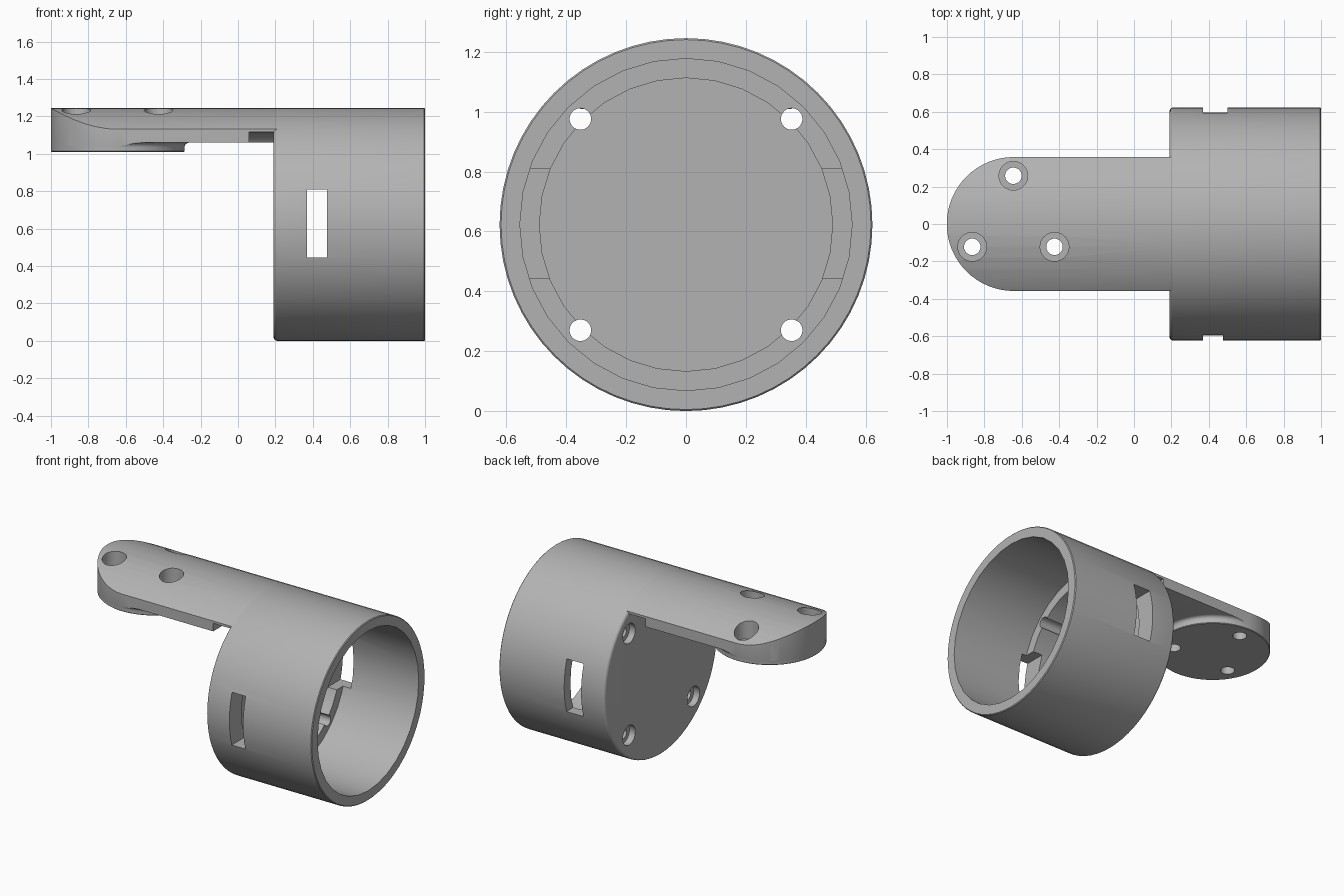
import bpy, bmesh, math
from mathutils import Matrix, Vector

cube = bpy.data.objects.get("Cube")
if cube:
    bpy.data.objects.remove(cube, do_unlink=True)

R = 0.623            # outer radius of the cup, also its axis height
FACE, RIM = 0.19, 1.0
UNDER, PAD = 1.06, 1.01
PAD_X, PAD_R = -0.643, 0.357

grey = bpy.data.materials.new("plain grey")
grey.use_nodes = True
grey.diffuse_color = (0.45, 0.45, 0.45, 1)
grey.node_tree.nodes["Principled BSDF"].inputs["Base Color"].default_value = (0.45, 0.45, 0.45, 1)


def finish(name, bm):
    bmesh.ops.recalc_face_normals(bm, faces=bm.faces)
    mesh = bpy.data.meshes.new(name)
    bm.to_mesh(mesh)
    bm.free()
    mesh.materials.append(grey)
    ob = bpy.data.objects.new(name, mesh)
    bpy.context.collection.objects.link(ob)
    return ob


def lathe(name, profile, sides, axis="Z", at=(0, 0, 0)):
    """Closed solid turned from (distance along axis, radius) points."""
    bm = bmesh.new()
    rings = []
    for h, r in profile:
        ring = []
        for i in range(sides):
            a = math.tau * i / sides
            c, s = r * math.cos(a), r * math.sin(a)
            co = (h, c, s) if axis == "X" else (c, s, h)
            ring.append(bm.verts.new(Vector(co) + Vector(at)))
        rings.append(ring)
    for low, high in zip(rings, rings[1:]):
        for i in range(sides):
            j = (i + 1) % sides
            bm.faces.new((low[i], low[j], high[j], high[i]))
    bm.faces.new(rings[0])
    bm.faces.new(rings[-1])
    return finish(name, bm)


def box(name, low, high):
    bm = bmesh.new()
    low, high = Vector(low), Vector(high)
    bmesh.ops.create_cube(bm, size=1, matrix=Matrix.Translation((low + high) / 2)
                          @ Matrix.Diagonal((*(high - low), 1)))
    return finish(name, bm)


def combine(target, other, operation):
    mod = target.modifiers.new("combine", "BOOLEAN")
    mod.operation, mod.solver, mod.object = operation, "EXACT", other
    bpy.ops.object.select_all(action="DESELECT")
    bpy.context.view_layer.objects.active = target
    target.select_set(True)
    bpy.ops.object.modifier_apply(modifier=mod.name)
    bpy.data.objects.remove(other, do_unlink=True)


def smooth(ob):
    bpy.ops.object.select_all(action="DESELECT")
    bpy.context.view_layer.objects.active = ob
    ob.select_set(True)
    bpy.ops.object.shade_smooth_by_angle(angle=math.radians(30))


axis_at = (0, 0, R)

# Cup: rounded closed end, stepped bore
edge = 0.02
rounded = [(FACE + edge * (1 - math.sin(t)), R - edge * (1 - math.cos(t)))
           for t in (math.pi / 2 * k / 4 for k in range(4, -1, -1))]
cup = lathe("cup", rounded + [(RIM - 0.005, R), (RIM, R - 0.005)], 64, "X", axis_at)
bore = lathe("bore_cutter", [(0.27, 0.49), (0.44, 0.49), (0.44, 0.555), (1.1, 0.555)],
             32, "X", axis_at)
combine(cup, bore, "DIFFERENCE")

# Side slots through the wall and the inner ledge
combine(cup, box("slot_cutter", (0.37, -0.8, 0.445), (0.475, -0.3, 0.81)), "DIFFERENCE")
combine(cup, box("slot_cutter", (0.37, 0.3, 0.445), (0.50, 0.8, 0.81)), "DIFFERENCE")

# Four counterbored screw holes in the closed end
screws = [(sy * 0.353, R + sz * 0.353) for sy in (-1, 1) for sz in (-1, 1)]
for y, z in screws:
    hole = lathe("screw_cutter", [(0.1, 0.068), (0.235, 0.068), (0.235, 0.036), (0.6, 0.036)],
                 32, "X", (0, y, z))
    combine(cup, hole, "DIFFERENCE")

# Arm: slab with a flared round pad below, trimmed to the rounded plan
arm = box("arm", (-1.2, -0.5, UNDER), (0.23, 0.5, 1.4))
flare = [(UNDER - 0.025 * math.cos(t), PAD_R + 0.025 * (1 - math.sin(t)))
         for t in (math.pi / 2 * k / 4 for k in range(4, -1, -1))]
flare = [(PAD, PAD_R - 0.004), (PAD + 0.004, PAD_R), (UNDER - 0.025, PAD_R)] + \
        [(UNDER - 0.025 + 0.025 * math.sin(t), PAD_R + 0.025 * (1 - math.cos(t)))
         for t in (math.pi / 2 * k / 4 for k in range(1, 5))] + [(UNDER + 0.05, PAD_R + 0.025)]
pad = lathe("pad", flare, 64, "Z", (PAD_X, 0, 0))
combine(arm, pad, "UNION")

bm = bmesh.new()
outline = [(0.5, PAD_R + 0.001)]
for k in range(33):
    a = math.pi / 2 + math.pi * k / 32
    outline.append((PAD_X + (PAD_R + 0.001) * math.cos(a), (PAD_R + 0.001) * math.sin(a)))
outline.append((0.5, -PAD_R - 0.001))
base = bm.faces.new([bm.verts.new((x, y, 0.9)) for x, y in outline])
top = bmesh.ops.extrude_face_region(bm, geom=[base])["geom"]
bmesh.ops.translate(bm, vec=(0, 0, 0.6), verts=[v for v in top if isinstance(v, bmesh.types.BMVert)])
combine(arm, finish("plan_cutter", bm), "INTERSECT")
crown = lathe("crown_cutter", [(-1.5, R - 0.0003), (0.8, R - 0.0003)], 64, "X", axis_at)
combine(arm, crown, "INTERSECT")

# Clearance for the two upper screws
for y, z in screws:
    if z > R:
        combine(arm, lathe("clearance_cutter", [(0.06, 0.14), (FACE, 0.14)], 48, "X", (0, y, z)),
                "DIFFERENCE")

# Three counterbored mounting holes
for x, y in ((-0.645, 0.258), (-0.865, -0.122), (-0.425, -0.122)):
    hole = lathe("mount_cutter", [(0.9, 0.044), (1.09, 0.044), (1.09, 0.077), (1.4, 0.077)],
                 32, "Z", (x, y, 0))
    combine(arm, hole, "DIFFERENCE")

for part in (cup, arm):
    smooth(part)
